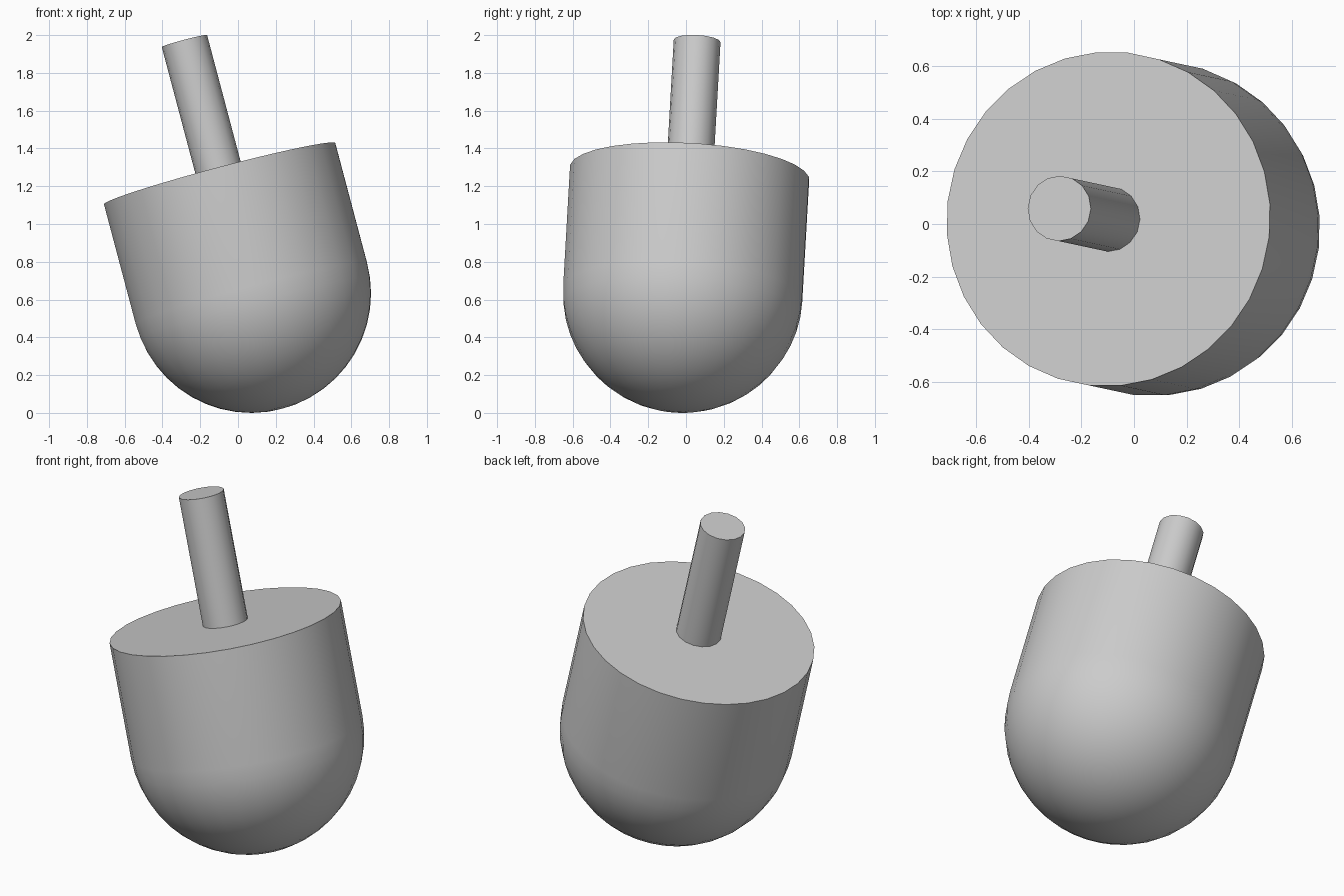
import bpy, bmesh
from math import sin, cos, pi, radians
from mathutils import Vector, Matrix

cube = bpy.data.objects.get("Cube")
if cube:
    bpy.data.objects.remove(cube, do_unlink=True)

grey = bpy.data.materials.new("plain grey")
grey.use_nodes = True
colour = (0.6, 0.6, 0.6, 1)
grey.diffuse_color = colour
grey.node_tree.nodes["Principled BSDF"].inputs["Base Color"].default_value = colour

# Shared leaning axis, starting at the centre of the rounded base
RADIUS = 0.636
AXIS = Vector((-0.256, 0.055, 0.965)).normalized()
LEAN = (Matrix.Translation((0.07, -0.017, RADIUS))
        @ AXIS.to_track_quat('Z', 'Y').to_matrix().to_4x4())


def turned(name, profile, sides):
    """Revolve a (radius, height) profile around the leaning axis."""
    bm = bmesh.new()
    half = pi / sides
    verts = [bm.verts.new((r * cos(half), r * sin(half), h)) for r, h in profile]
    edges = [bm.edges.new(pair) for pair in zip(verts, verts[1:])]
    bmesh.ops.spin(bm, geom=verts + edges, cent=(0, 0, 0), axis=(0, 0, 1),
                   angle=2 * pi, steps=sides)
    bmesh.ops.remove_doubles(bm, verts=bm.verts[:], dist=0.0005)
    bmesh.ops.recalc_face_normals(bm, faces=bm.faces[:])
    mesh = bpy.data.meshes.new(name)
    bm.to_mesh(mesh)
    bm.free()
    mesh.materials.append(grey)
    obj = bpy.data.objects.new(name, mesh)
    bpy.context.collection.objects.link(obj)
    obj.matrix_world = LEAN
    bpy.ops.object.select_all(action='DESELECT')
    obj.select_set(True)
    bpy.context.view_layer.objects.active = obj
    bpy.ops.object.shade_smooth_by_angle(angle=radians(35))
    return obj


# Round-bottomed body with a flat top
TOP = 0.653
RINGS = 12
dome = [(RADIUS * sin(i * pi / 2 / RINGS), -RADIUS * cos(i * pi / 2 / RINGS))
        for i in range(RINGS + 1)]
turned("body", dome + [(RADIUS, TOP), (0, TOP)], 32)

# Straight stem rising from the middle of the flat top
STEM_TOP = 1.381
turned("stem", [(0, TOP - 0.05), (0.124, TOP - 0.05),
                (0.124, STEM_TOP), (0, STEM_TOP)], 16)
